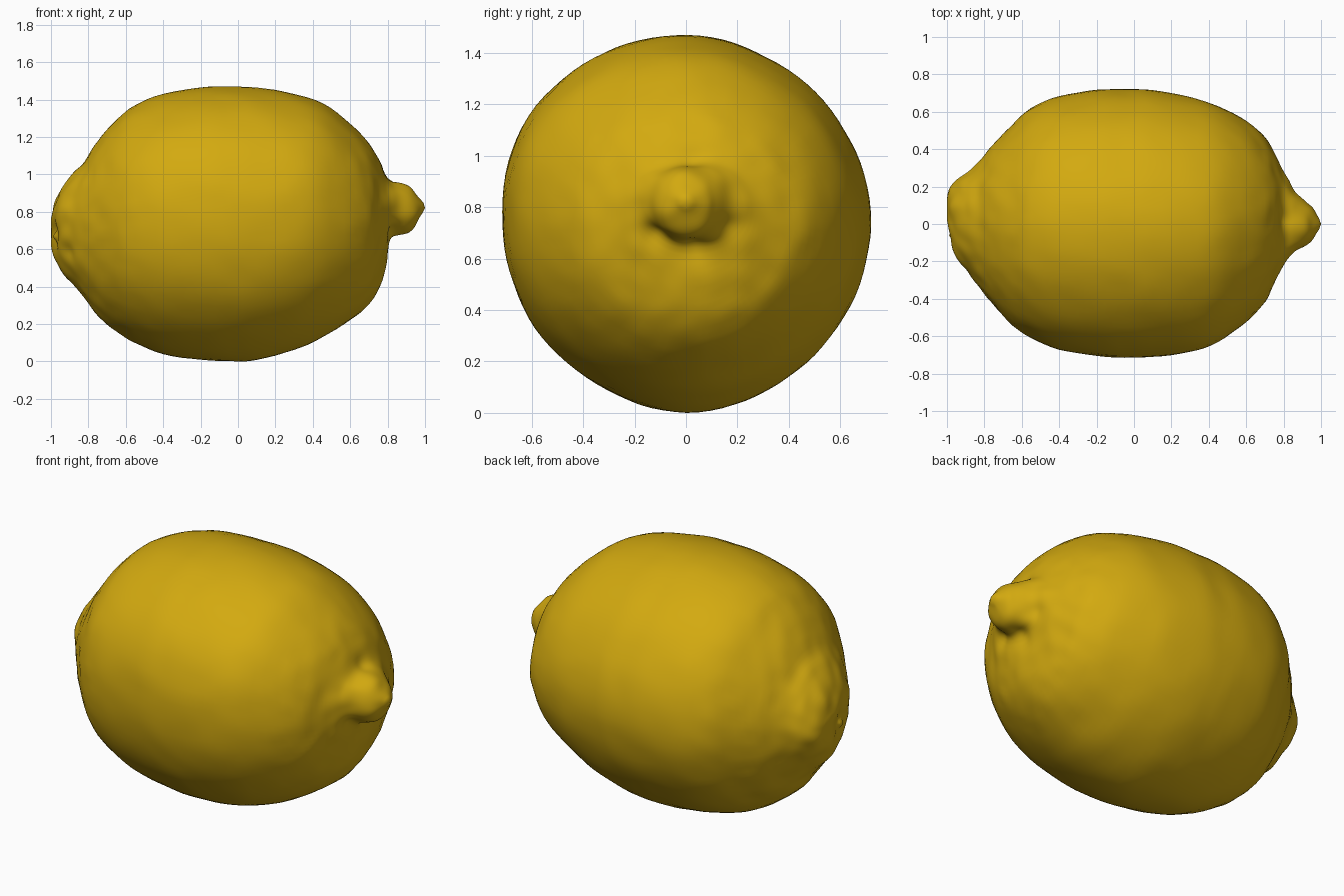
import bpy, bmesh, math
from mathutils import Vector, noise

if "Cube" in bpy.data.objects:
    bpy.data.objects.remove(bpy.data.objects["Cube"])

# Lengthwise profile: x, bottom z, top z, front y, back y
STATIONS = [
    (-1.00, 0.62, 0.76, -0.03, 0.13), (-0.98, 0.55, 0.85, -0.12, 0.20),
    (-0.93, 0.47, 0.95, -0.21, 0.25), (-0.88, 0.41, 1.01, -0.27, 0.285),
    (-0.82, 0.34, 1.07, -0.35, 0.345), (-0.75, 0.24, 1.18, -0.43, 0.43),
    (-0.65, 0.16, 1.29, -0.54, 0.53), (-0.55, 0.10, 1.37, -0.61, 0.62),
    (-0.40, 0.04, 1.43, -0.67, 0.685), (-0.20, 0.01, 1.465, -0.705, 0.715),
    (-0.05, 0.00, 1.47, -0.715, 0.72), (0.10, 0.01, 1.465, -0.71, 0.715),
    (0.30, 0.06, 1.43, -0.685, 0.68), (0.45, 0.13, 1.38, -0.63, 0.63),
    (0.60, 0.22, 1.27, -0.52, 0.55), (0.70, 0.31, 1.17, -0.41, 0.46),
    (0.75, 0.40, 1.09, -0.31, 0.38), (0.79, 0.52, 1.01, -0.24, 0.30),
    (0.82, 0.63, 0.975, -0.19, 0.24), (0.86, 0.66, 0.955, -0.15, 0.175),
    (0.92, 0.69, 0.93, -0.115, 0.12), (0.96, 0.74, 0.885, -0.075, 0.085),
    (0.99, 0.79, 0.845, -0.03, 0.03)]
# Cross-section bulge every 30 degrees, counted from the back towards the top
BULGE = [1.0, 0.99, 0.985, 1.0, 1.012, 1.03, 1.0, 0.99, 0.978, 1.0, 0.98, 0.985]
# Local dents (-) and bumps (+): centre, radius, depth along the outward normal
SPOTS = [
    ((-0.99, -0.06, 0.67), 0.075, -0.035), ((-0.98, -0.06, 0.67), 0.028, 0.045),
    ((-0.92, -0.20, 0.58), 0.05, -0.015), ((-0.93, -0.14, 0.80), 0.06, 0.010),
    ((0.82, 0.03, 0.65), 0.07, -0.030), ((0.82, -0.12, 0.70), 0.05, -0.020),
    ((0.83, 0.16, 0.74), 0.05, -0.020), ((0.83, 0.10, 0.90), 0.05, 0.015),
    ((0.80, 0.02, 0.99), 0.05, -0.015), ((0.77, -0.02, 0.45), 0.10, 0.010)]
SIDES, STEPS = 96, 4


def spline(a, b, c, d, t):
    """Catmull-Rom blend between b and c."""
    return 0.5 * (2 * b + (c - a) * t + (2 * a - 5 * b + 4 * c - d) * t * t
                  + (3 * b - a - 3 * c + d) * t ** 3)


def bulge(angle):
    f = angle / (2 * math.pi) * 12
    i = int(f)
    return spline(*(BULGE[(i + k) % 12] for k in (-1, 0, 1, 2)), f - i)


def sections():
    last = len(STATIONS) - 1
    for i in range(last):
        p = [STATIONS[min(max(i + k, 0), last)] for k in (-1, 0, 1, 2)]
        for s in range(STEPS):
            yield [spline(*v, s / STEPS) for v in zip(*p)]
    yield STATIONS[-1]


# Lemon skin lofted through the sections
bm = bmesh.new()
rings = []
for x, z0, z1, y0, y1 in sections():
    ring = []
    for j in range(SIDES):
        a = 2 * math.pi * j / SIDES
        k = bulge(a)
        ring.append(bm.verts.new((x, (y0 + y1) / 2 + (y1 - y0) / 2 * k * math.cos(a),
                                  (z0 + z1) / 2 + (z1 - z0) / 2 * k * math.sin(a))))
    rings.append(ring)
for r0, r1 in zip(rings, rings[1:]):
    for j in range(SIDES):
        n = (j + 1) % SIDES
        bm.faces.new((r0[j], r0[n], r1[n], r1[j]))

# Stem end closed with shrinking rings so the scar has detail, tip closed to a point
centre = Vector((-1.0, 0.05, 0.69))
prev = rings[0]
for scale in (0.75, 0.5, 0.25):
    ring = [bm.verts.new(centre + (v.co - centre) * scale) for v in rings[0]]
    for j in range(SIDES):
        n = (j + 1) % SIDES
        bm.faces.new((ring[j], ring[n], prev[n], prev[j]))
    prev = ring
stem_point = bm.verts.new(centre)
tip_point = bm.verts.new((1.0, 0.0, 0.82))
for j in range(SIDES):
    n = (j + 1) % SIDES
    bm.faces.new((stem_point, prev[j], prev[n]))
    bm.faces.new((tip_point, rings[-1][n], rings[-1][j]))
bmesh.ops.recalc_face_normals(bm, faces=bm.faces)
bm.normal_update()

# Uneven peel: gentle ripples, stronger near both ends, plus the dents and bumps
moves = []
for v in bm.verts:
    ends = max(0.0, (abs(v.co.x) - 0.45) / 0.55)
    d = 0.004 * noise.noise(v.co * 5) + (0.002 + 0.007 * ends) * noise.noise(v.co * 11)
    for spot, radius, depth in SPOTS:
        d += depth * math.exp(-((v.co - Vector(spot)).length / radius) ** 2)
    moves.append((v, v.normal * d))
for v, move in moves:
    v.co += move
    v.co.x = min(max(v.co.x, -1.0), 1.0)
    v.co.z = max(v.co.z, 0.0)

mesh = bpy.data.meshes.new("lemon")
bm.to_mesh(mesh)
bm.free()
mesh.polygons.foreach_set("use_smooth", [True] * len(mesh.polygons))

peel = bpy.data.materials.new("lemon yellow")
peel.diffuse_color = (0.65, 0.40, 0.005, 1)
peel.use_nodes = True
peel.node_tree.nodes["Principled BSDF"].inputs["Base Color"].default_value = peel.diffuse_color
mesh.materials.append(peel)
lemon = bpy.data.objects.new("lemon", mesh)
bpy.context.collection.objects.link(lemon)
